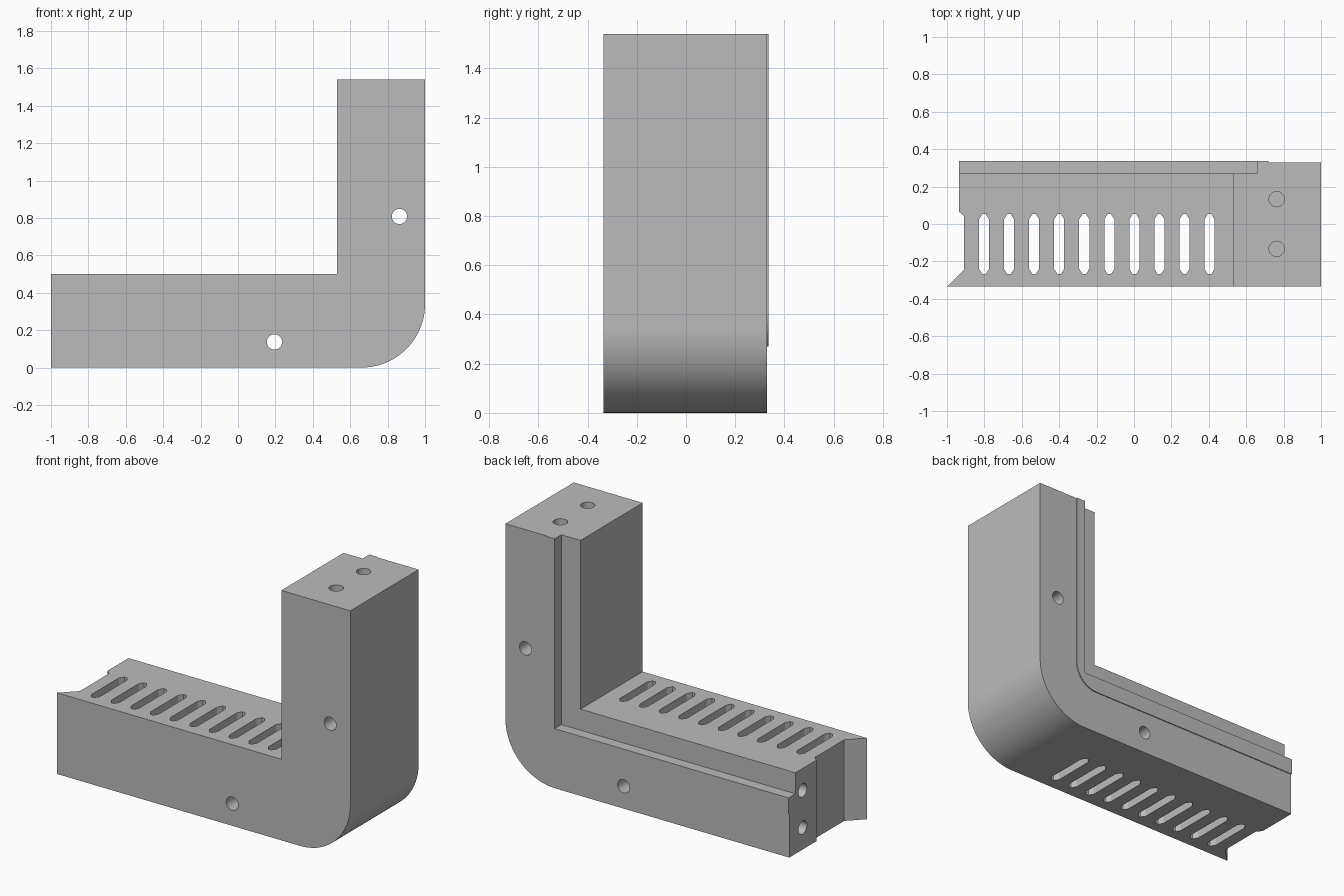
import bpy
import bmesh
import math
from mathutils import Vector

old = bpy.data.objects.get("Cube")
if old:
    bpy.data.objects.remove(old, do_unlink=True)

grey = bpy.data.materials.new("plain grey")
grey.use_nodes = True
grey.diffuse_color = (0.5, 0.5, 0.5, 1)
grey.node_tree.nodes["Principled BSDF"].inputs["Base Color"].default_value = (0.5, 0.5, 0.5, 1)

# Main sizes
FRONT, BACK, STRIP_BACK = -0.335, 0.33, 0.336
TOP, ARM_TOP, ARM_X = 1.54, 0.5, 0.53
END_X = -0.935
LEDGE_X, LEDGE_Z = 0.66, 0.37


def arc(cx, cz, r, start, end, n):
    return [(cx + r * math.cos(math.radians(start + (end - start) * i / n)),
             cz + r * math.sin(math.radians(start + (end - start) * i / n)))
            for i in range(n + 1)]


def prism(name, outline, axis, lo, hi):
    """Extrude a 2D outline along an axis; the outline uses the other two axes."""
    bm = bmesh.new()

    def place(p, t):
        co = list(p)
        co.insert("xyz".index(axis), t)
        return co

    face = bm.faces.new([bm.verts.new(place(p, lo)) for p in outline])
    shift = Vector((0, 0, 0))
    shift["xyz".index(axis)] = hi - lo
    ext = bmesh.ops.extrude_face_region(bm, geom=[face], use_keep_orig=True)
    bmesh.ops.translate(bm, vec=shift,
                        verts=[v for v in ext["geom"] if isinstance(v, bmesh.types.BMVert)])
    bmesh.ops.recalc_face_normals(bm, faces=bm.faces)
    mesh = bpy.data.meshes.new(name)
    bm.to_mesh(mesh)
    bm.free()
    mesh.materials.append(grey)
    obj = bpy.data.objects.new(name, mesh)
    bpy.context.collection.objects.link(obj)
    return obj


def activate(obj):
    bpy.ops.object.select_all(action="DESELECT")
    obj.select_set(True)
    bpy.context.view_layer.objects.active = obj


def cut(obj, outline, axis, lo, hi):
    cutter = prism("cutter", outline, axis, lo, hi)
    cutter.hide_render = True
    mod = obj.modifiers.new("cut", "BOOLEAN")
    mod.operation = "DIFFERENCE"
    mod.solver = "EXACT"
    mod.object = cutter
    activate(obj)
    bpy.ops.object.modifier_apply(modifier=mod.name)
    bpy.data.objects.remove(cutter, do_unlink=True)


def hole(obj, a, b, axis, lo, hi, r=0.041):
    cut(obj, arc(a, b, r, 0, 360, 28)[:-1], axis, lo, hi)


# L-shaped body with a rounded outer corner
R = 0.34
body = prism("bracket_body",
             [(-1, 0)] + arc(1 - R, R, R, -90, 0, 28)
             + [(1, TOP), (ARM_X, TOP), (ARM_X, ARM_TOP), (-1, ARM_TOP)],
             "y", FRONT, BACK)

# Shaped free end of the arm
cut(body, [(-1.2, FRONT - 0.2), (-1, FRONT), (-0.908, -0.243), (-0.908, 0.04),
           (END_X, 0.066), (END_X, 0.5), (-1.2, 0.5)], "z", -0.1, 0.7)

# Rebate along the inner back edge
cut(body, [(-1.2, LEDGE_Z), (LEDGE_X, LEDGE_Z), (LEDGE_X, 1.7),
           (0.4, 1.7), (0.4, 0.7), (-1.2, 0.7)], "y", 0.27, 0.5)

# Row of vent slots with tapered ends
W, TIP = 0.027, 0.009
for i in range(10):
    x = -0.802 + i * 0.134
    cut(body, [(x - W, -0.24), (x - TIP, -0.268), (x + TIP, -0.268), (x + W, -0.24),
               (x + W, 0.025), (x + TIP, 0.053), (x - TIP, 0.053), (x - W, 0.025)],
        "z", -0.1, 0.7)

# Through holes, then blind holes in the two ends
for x, z in ((0.195, 0.137), (0.863, 0.808)):
    hole(body, x, z, "y", -0.5, 0.5)
for y in (-0.133, 0.133):
    hole(body, 0.763, y, "z", TOP - 0.3, TOP + 0.1)
for z in (0.135, 0.365):
    hole(body, 0.2, z, "x", END_X - 0.1, END_X + 0.3)

# Thin raised strip beside the rebate
strip = prism("raised_strip",
              [(END_X, 0.27)] + arc(0.57, 0.42, 0.15, -90, 0, 12)
              + [(0.72, TOP), (LEDGE_X, TOP), (LEDGE_X, LEDGE_Z), (END_X, LEDGE_Z)],
              "y", BACK, STRIP_BACK)

for obj in (body, strip):
    activate(obj)
    bpy.ops.object.shade_smooth_by_angle(angle=math.radians(25))
